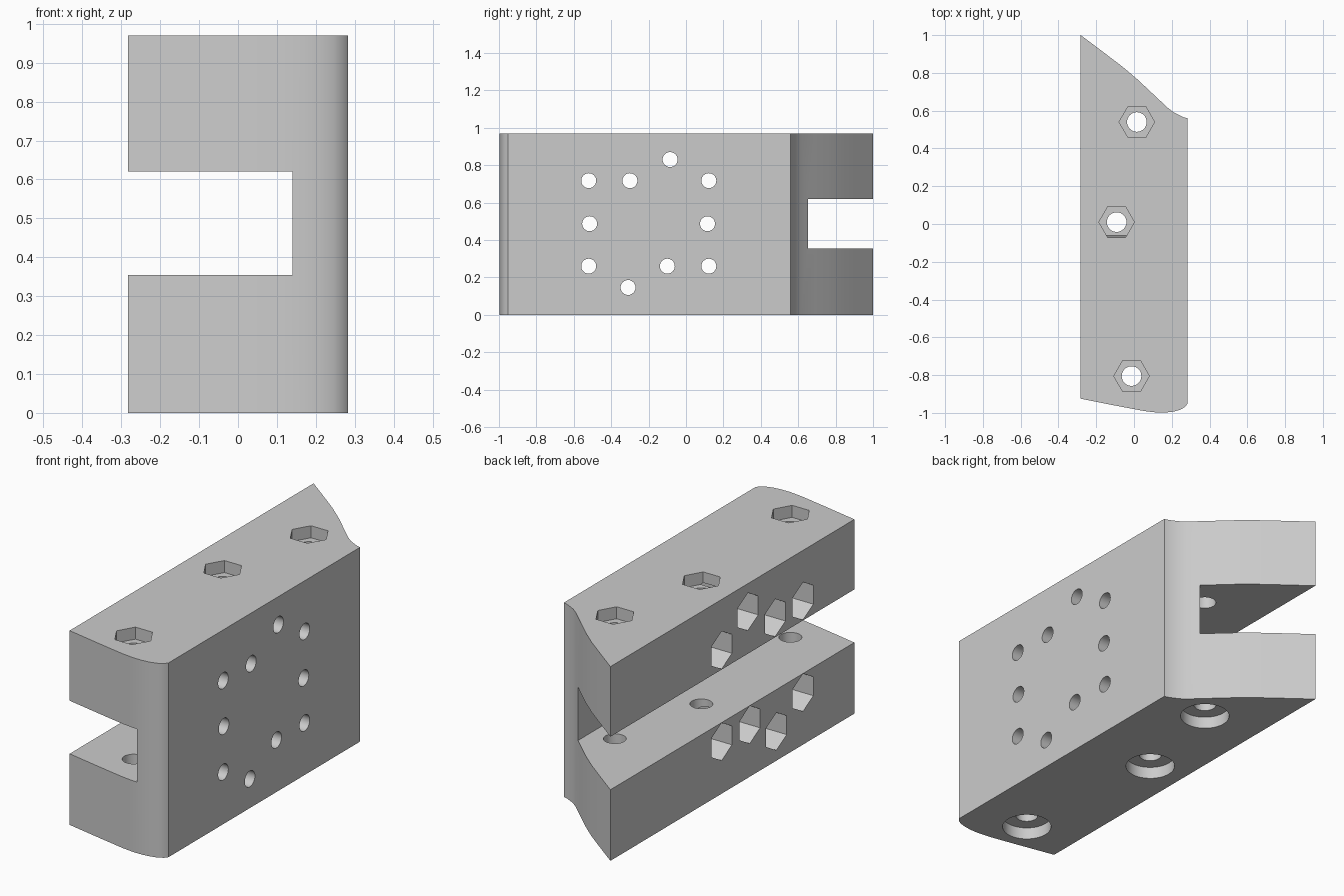
import bpy
import bmesh
from math import radians, pi
from mathutils import Matrix, Vector

if "Cube" in bpy.data.objects:
    bpy.data.objects.remove(bpy.data.objects["Cube"])

HEIGHT = 0.97
HALF = 0.2825
SLOT_X, SLOT_LOW, SLOT_TOP = 0.14, 0.355, 0.62

grey = bpy.data.materials.new("grey")
grey.use_nodes = True
grey.diffuse_color = (0.6, 0.6, 0.6, 1)
grey.node_tree.nodes["Principled BSDF"].inputs["Base Color"].default_value = (0.6, 0.6, 0.6, 1)


def add_object(name, bm):
    bmesh.ops.recalc_face_normals(bm, faces=bm.faces)
    mesh = bpy.data.meshes.new(name)
    bm.to_mesh(mesh)
    bm.free()
    mesh.materials.append(grey)
    obj = bpy.data.objects.new(name, mesh)
    bpy.context.collection.objects.link(obj)
    return obj


def cut(target, cutter):
    """Subtract the cutter from the target, then discard it."""
    cutter.hide_render = True
    mod = target.modifiers.new("cut", "BOOLEAN")
    mod.operation = "DIFFERENCE"
    mod.solver = "EXACT"
    mod.object = cutter
    bpy.context.view_layer.objects.active = target
    bpy.ops.object.modifier_apply(modifier=mod.name)
    bpy.data.objects.remove(cutter)


def prism(start, end, radius, sides, turn=0):
    """Regular prism between two points along x or z."""
    start, end = Vector(start), Vector(end)
    axis = end - start
    spin = Matrix.Rotation(pi / 2, 4, "Y") if axis.x else Matrix()
    bm = bmesh.new()
    bmesh.ops.create_cone(
        bm, cap_ends=True, segments=sides, radius1=radius, radius2=radius,
        depth=axis.length,
        matrix=Matrix.Translation((start + end) / 2) @ spin @ Matrix.Rotation(turn, 4, "Z"))
    return add_object("cutter", bm)


def box(low, high):
    low, high = Vector(low), Vector(high)
    bm = bmesh.new()
    bmesh.ops.create_cube(
        bm, size=1, matrix=Matrix.Translation((low + high) / 2) @ Matrix.Diagonal((*(high - low), 1)))
    return add_object("cutter", bm)


# Block extruded from its plan outline, with curved front and back ends
outline = [
    (-HALF, -0.925), (-0.1, -0.961), (0, -0.98), (0.06, -0.991), (0.12, -0.998),
    (0.17, -0.998), (0.21, -0.993), (0.245, -0.983), (0.27, -0.969), (HALF, -0.952),
    (HALF, 0.56), (0.26, 0.566), (0.235, 0.578), (0.21, 0.591), (0.18, 0.614),
    (0.1, 0.689), (0.02, 0.764), (-0.06, 0.832), (-0.16, 0.908), (-HALF, 1)]
bm = bmesh.new()
base = bm.faces.new([bm.verts.new((x, y, 0)) for x, y in outline])
raised = bmesh.ops.extrude_face_region(bm, geom=[base])["geom"]
bmesh.ops.translate(bm, vec=(0, 0, HEIGHT),
                    verts=[v for v in raised if isinstance(v, bmesh.types.BMVert)])
block = add_object("clamp_block", bm)

# Long slot open to the left face and both ends
cut(block, box((-1, -2, SLOT_LOW), (SLOT_X, 2, SLOT_TOP)))

# Vertical bolt holes: nut recess on top, round counterbore underneath
for x, y in [(0.015, 0.54), (-0.092, 0.01), (-0.013, -0.805)]:
    cut(block, prism((x, y, -0.1), (x, y, 1.1), 0.052, 32))
    cut(block, prism((x, y, HEIGHT - 0.06), (x, y, 1.1), 0.094, 6, pi / 2))
    cut(block, prism((x, y, -0.1), (x, y, 0.06), 0.115, 40))

# Cross bolt holes, with deep nut pockets where they pass the jaws
cross_holes = [
    (-0.52, 0.717), (-0.3, 0.717), (-0.085, 0.83), (0.122, 0.717),
    (-0.515, 0.487), (0.115, 0.487),
    (-0.52, 0.26), (-0.31, 0.146), (-0.1, 0.26), (0.122, 0.26)]
for y, z in cross_holes:
    cut(block, prism((-0.5, y, z), (0.5, y, z), 0.04, 32))
    if not SLOT_LOW < z < SLOT_TOP:
        cut(block, prism((-0.5, y, z), (SLOT_X - 0.01, y, z), 0.094, 6, pi / 2))

# Smooth the curved ends and bores, keep the corners crisp
bpy.ops.object.select_all(action="DESELECT")
block.select_set(True)
bpy.context.view_layer.objects.active = block
bpy.ops.object.shade_smooth_by_angle(angle=radians(25))
